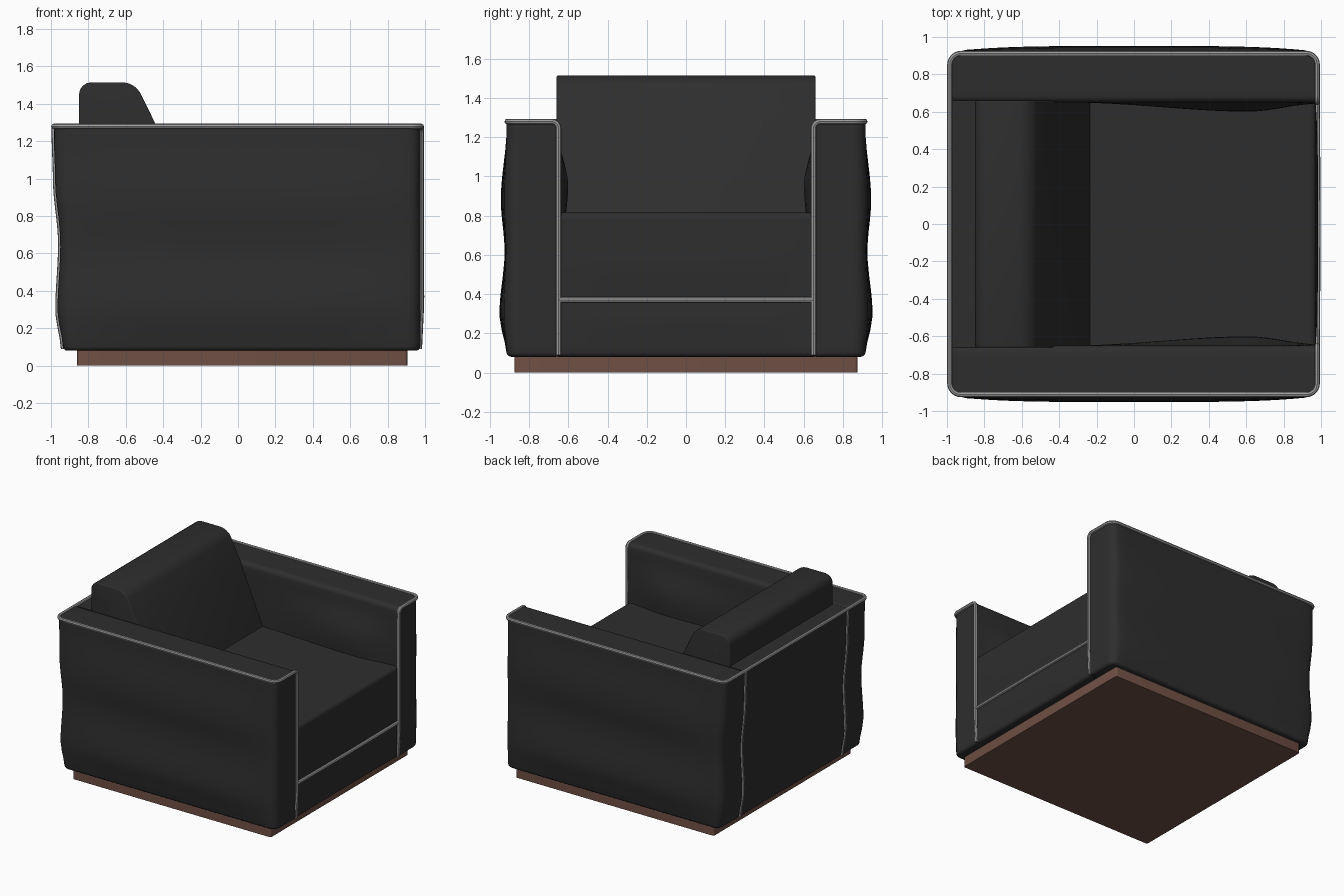
import bpy, bmesh, math
from mathutils import Vector

if "Cube" in bpy.data.objects:
    bpy.data.objects.remove(bpy.data.objects["Cube"])


def material(name, rgb):
    m = bpy.data.materials.new(name)
    m.diffuse_color = (*rgb, 1)
    m.use_nodes = True
    m.node_tree.nodes["Principled BSDF"].inputs["Base Color"].default_value = m.diffuse_color
    return m


LEATHER = material("black leather", (0.027, 0.027, 0.027))
PIPING = material("grey piping", (0.34, 0.34, 0.34))
WOOD = material("brown wood", (0.16, 0.08, 0.058))


def lerp(table, t):
    """Smoothly interpolated lookup in a short (position, value) table."""
    if t <= table[0][0]:
        return table[0][1]
    for (a, va), (b, vb) in zip(table, table[1:]):
        if t <= b:
            k = (t - a) / (b - a)
            return va + (vb - va) * k * k * (3 - 2 * k)
    return table[-1][1]


BACK = [(0.08, 0.015), (0.3, -0.015), (0.65, 0.0), (1.0, -0.028), (1.25, -0.035)]
SIDE = [(0.08, 0.0), (0.3, 0.037), (0.62, 0.01), (0.88, 0.03), (1.25, 0.0)]
INNER_Z = [(0.7, 0.6), (0.95, 1.0), (1.22, 0.0)]
INNER_X = [(-0.35, 0.0), (0.62, 0.05), (0.97, 0.008)]
FRONT = [(0.08, -0.005), (0.3, 0.008), (0.37, 0.0), (0.55, 0.012), (0.8, 0.0)]


def sag(co):
    """Soft upholstery bulges on the back, sides, inner arms and seat front."""
    x, y, z = co
    ay = abs(y)
    if x < -0.8:
        x += lerp(BACK, z) * min(1, (-0.8 - x) / 0.14)
    if x > 0.93 and ay < 0.64:
        x += lerp(FRONT, z) * (1 - (ay / 0.64) ** 4)
    if ay > 0.78:
        w = min(1, (ay - 0.78) / 0.13)
        ay += lerp(SIDE, z) * w * (1 - min(1, abs(co[0])) ** 4 * 0.9)
    elif ay > 0.64 and co[1] != 0:
        w = min(1, (0.78 - ay) / 0.12)
        ay -= lerp(INNER_Z, z) * lerp(INNER_X, co[0]) * w
    return Vector((x, math.copysign(ay, y), z))


def finish(name, mesh, mat):
    mesh.materials.clear()
    mesh.materials.append(mat)
    mesh.shade_smooth()
    mesh.set_sharp_from_angle(angle=math.radians(40))
    ob = bpy.data.objects.new(name, mesh)
    bpy.context.collection.objects.link(ob)
    return ob


def solid(name, profile, y0, y1, mat, bevels=(), soft=None, flip=False):
    """Extrude an x-z profile along y, bevel chosen edges, slice and deform."""
    bm = bmesh.new()
    f = bm.faces.new([bm.verts.new((x, y0, z)) for x, z in profile])
    ext = bmesh.ops.extrude_face_region(bm, geom=[f])["geom"]
    for v in ext:
        if isinstance(v, bmesh.types.BMVert):
            v.co.y = y1
    bmesh.ops.recalc_face_normals(bm, faces=bm.faces)
    for rule, width in bevels:
        edges = [e for e in bm.edges
                 if rule((e.verts[0].co + e.verts[1].co) / 2,
                         (e.verts[1].co - e.verts[0].co).normalized())]
        bmesh.ops.bevel(bm, geom=edges, offset=width, segments=4, profile=0.5,
                        affect='EDGES', clamp_overlap=True)
    if soft:
        for axis in range(3):
            for i in range(-14, 23):
                p, n = Vector(), Vector()
                p[axis], n[axis] = i * 0.07 + 0.011, 1
                bmesh.ops.bisect_plane(bm, geom=bm.verts[:] + bm.edges[:] + bm.faces[:],
                                       plane_co=p, plane_no=n, dist=1e-5)
        for v in bm.verts:
            v.co = soft(v.co)
    if flip:
        for v in bm.verts:
            v.co.y *= -1
    bmesh.ops.recalc_face_normals(bm, faces=bm.faces)
    me = bpy.data.meshes.new(name)
    bm.to_mesh(me)
    bm.free()
    return finish(name, me, mat)


def rect(x0, x1, z0, z1):
    return [(x0, z0), (x1, z0), (x1, z1), (x0, z1)]


def cord(name, pts, radius=0.014):
    """Round piping along a path, turned into a mesh."""
    cu = bpy.data.curves.new(name, 'CURVE')
    cu.dimensions = '3D'
    cu.bevel_depth, cu.bevel_resolution, cu.use_fill_caps = radius, 2, True
    sp = cu.splines.new('POLY')
    sp.points.add(len(pts) - 1)
    for p, co in zip(sp.points, pts):
        p.co = (*co, 1)
    tmp = bpy.data.objects.new(name + "_path", cu)
    bpy.context.collection.objects.link(tmp)
    dg = bpy.context.evaluated_depsgraph_get()
    me = bpy.data.meshes.new_from_object(tmp.evaluated_get(dg))
    bpy.data.objects.remove(tmp)
    finish(name, me, PIPING)


def arc(c, u, v, r):
    """Quarter turn around c from direction u to direction v."""
    return [Vector(c) + r * (Vector(u) * math.cos(a) + Vector(v) * math.sin(a))
            for a in (i * math.pi / 12 for i in range(7))]


# wooden plinth
solid("plinth", rect(-0.86, 0.905, 0, 0.1), -0.875, 0.875, WOOD,
      [(lambda m, d: abs(d.z) > 0.9, 0.015)])

# arms: rounded outer corners, soft bottom, rounded inner top edge
arm_bevels = [
    (lambda m, d: abs(d.z) > 0.9 and m.y > 0.9, 0.06),
    (lambda m, d: m.z < 0.081, 0.025),
    (lambda m, d: abs(d.x) > 0.9 and m.z > 1.28 and m.y < 0.66, 0.035),
]
for side, flip in (("left", False), ("right", True)):
    solid(side + "_arm", rect(-0.95, 0.975, 0.08, 1.285), 0.65, 0.915, LEATHER,
          arm_bevels, sag, flip)

# back panel, lower frame, seat cushion
solid("back_panel", rect(-0.95, -0.6, 0.08, 1.28), -0.66, 0.66, LEATHER,
      [(lambda m, d: abs(d.y) > 0.9 and m.z < 0.1, 0.025)], sag)
solid("lower_frame", rect(-0.7, 0.972, 0.08, 0.372), -0.66, 0.66, LEATHER,
      [(lambda m, d: abs(d.y) > 0.9 and m.x > 0.9 and m.z < 0.1, 0.025)], sag)
solid("seat_cushion", rect(-0.7, 0.972, 0.37, 0.815), -0.655, 0.655, LEATHER,
      [(lambda m, d: abs(d.y) > 0.9 and m.x > 0.9 and m.z > 0.8, 0.03)], sag)

# wedge shaped back cushion
solid("back_cushion",
      [(-0.85, 0.7), (-0.2, 0.7), (-0.235, 0.815), (-0.43, 1.27), (-0.55, 1.515), (-0.85, 1.515)],
      -0.66, 0.66, LEATHER,
      [(lambda m, d: abs(d.y) > 0.9 and m.z > 1.5, 0.065),
       (lambda m, d: abs(m.y) > 0.655 and m.z > 0.75, 0.008)])

# piping: up the front inner edge, across the arm, round the rim to the middle of the back
xf, xb, yi, yo, zt, r = 0.98, -0.985, 0.65, 0.912, 1.28, 0.06
half = [Vector((xf - 0.01, yi, 0.09)), Vector((xf, yi, 0.3)), Vector((xf, yi, zt - 0.035))]
half += arc((xf, yi + 0.035, zt - 0.035), (0, -1, 0), (0, 0, 1), 0.035)
half += arc((xf - r, yo - r, zt), (1, 0, 0), (0, 1, 0), r)
half += arc((xb + r, yo - r, zt), (0, 1, 0), (-1, 0, 0), r)
mirrored = [Vector((p.x, -p.y, p.z)) for p in reversed(half)]
cord("rim_piping", half + mirrored)

# vertical seams on the back
for side, s in (("left", 1), ("right", -1)):
    zs = [0.09 + i * (zt - 0.09) / 20 for i in range(21)]
    cord(side + "_back_piping",
         [(-0.95 + lerp(BACK, z), s * yi, z) for z in zs], 0.012)

# seam under the seat cushion
cord("seat_piping", [(0.98, -yi, 0.37), (0.984, 0, 0.37), (0.98, yi, 0.37)])
